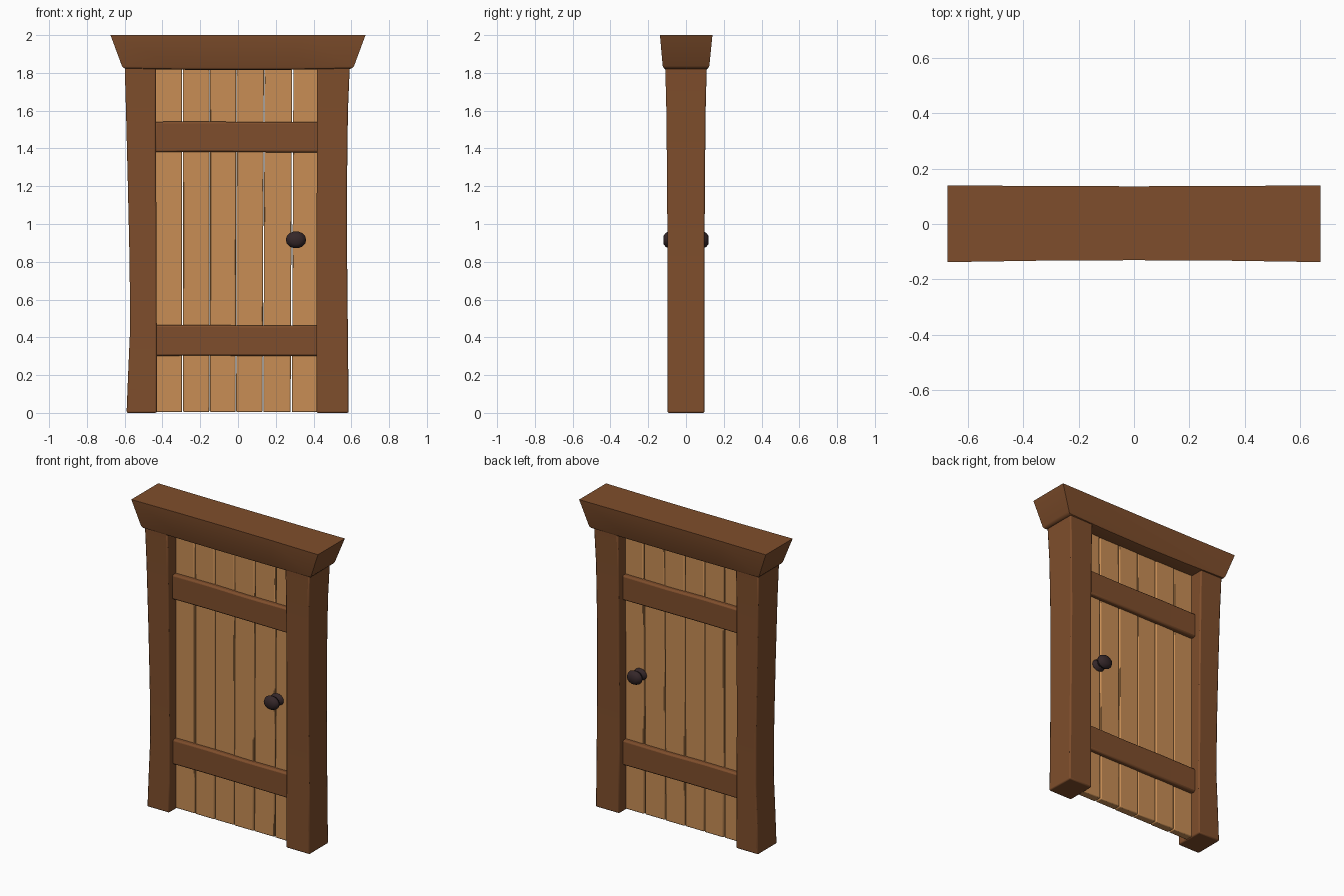
import bpy, bmesh, math
from mathutils import Matrix

cube = bpy.data.objects.get("Cube")
if cube:
    bpy.data.objects.remove(cube, do_unlink=True)


def material(name, color):
    m = bpy.data.materials.new(name)
    m.use_nodes = True
    m.diffuse_color = (*color, 1)
    m.node_tree.nodes["Principled BSDF"].inputs["Base Color"].default_value = (*color, 1)
    return m


DARK = material("dark brown wood", (0.212, 0.076, 0.025))
LIGHT = material("light tan wood", (0.58, 0.27, 0.09))
IRON = material("dark iron", (0.035, 0.02, 0.022))


def finish(bm, name, mat, bevel=0, segments=2):
    bmesh.ops.recalc_face_normals(bm, faces=bm.faces)
    mesh = bpy.data.meshes.new(name)
    bm.to_mesh(mesh)
    bm.free()
    mesh.materials.append(mat)
    ob = bpy.data.objects.new(name, mesh)
    bpy.context.collection.objects.link(ob)
    if bevel:
        mod = ob.modifiers.new("Soft edges", "BEVEL")
        mod.width, mod.segments = bevel, segments
        mod.limit_method, mod.angle_limit = "ANGLE", math.radians(40)
    bpy.ops.object.select_all(action="DESELECT")
    ob.select_set(True)
    bpy.context.view_layer.objects.active = ob
    bpy.ops.object.shade_smooth_by_angle(angle=math.radians(40))
    return ob


def loft(name, mat, sections, bevel, along_x=False):
    """Beam through rectangles: (position, low, high, half depth)."""
    bm = bmesh.new()
    rings = []
    for p, a, b, d in sections:
        corners = [(a, -d), (b, -d), (b, d), (a, d)]
        rings.append([bm.verts.new((p, y, s) if along_x else (s, y, p)) for s, y in corners])
    for low, high in zip(rings, rings[1:]):
        for i in range(4):
            j = (i + 1) % 4
            bm.faces.new((low[i], low[j], high[j], high[i]))
    bm.faces.new(rings[0])
    bm.faces.new(rings[-1])
    return finish(bm, name, mat, bevel)


# Side posts, slightly wavy
loft("right_post", DARK, [(0, -0.59, -0.43, 0.098), (0.2, -0.582, -0.43, 0.098),
     (0.45, -0.571, -0.43, 0.097), (0.8, -0.574, -0.432, 0.098), (1.2, -0.583, -0.433, 0.1),
     (1.6, -0.593, -0.435, 0.104), (1.84, -0.6, -0.435, 0.11)], 0.008)
loft("left_post", DARK, [(0, 0.415, 0.586, 0.098), (0.4, 0.415, 0.582, 0.097),
     (0.8, 0.416, 0.578, 0.098), (1.2, 0.417, 0.577, 0.1),
     (1.6, 0.417, 0.582, 0.104), (1.84, 0.417, 0.592, 0.11)], 0.008)

# Flared lintel with a slight bow
bm = bmesh.new()
rings = []
for t in (-1, -0.5, 0, 0.5, 1):
    bow = 0.007 * (1 - t * t)
    rings.append([bm.verts.new(v) for v in (
        (0.609 * t, -0.122 + bow, 1.822 - bow), (0.609 * t, 0.122 - bow, 1.822 - bow),
        (0.675 * t, 0.14 - bow / 2, 2), (0.675 * t, -0.138 + bow, 2))])
for a, b in zip(rings, rings[1:]):
    for i in range(4):
        j = (i + 1) % 4
        bm.faces.new((a[i], a[j], b[j], b[i]))
bm.faces.new(rings[0])
bm.faces.new(rings[-1])
# Round the lower edges only, keeping the top crisp
bmesh.ops.recalc_face_normals(bm, faces=bm.faces)
lower = [e for e in bm.edges if all(v.co.z < 1.9 for v in e.verts) and e.calc_face_angle(0) > 0.7]
bmesh.ops.bevel(bm, geom=lower, offset=0.015, segments=2, profile=0.5, affect="EDGES")
finish(bm, "lintel", DARK)

# Door planks: seam positions at the bottom and at the top
bottom = [-0.437, -0.293, -0.15, -0.011, 0.132, 0.282, 0.425]
top = [-0.437, -0.294, -0.15, -0.008, 0.139, 0.29, 0.425]
gaps = [0.002, 0.004, 0.003, 0.002, 0.003, 0.005, 0.002]
for i in range(6):
    sections = []
    for t in (0, 0.33, 0.66, 1):
        left = bottom[i] + (top[i] - bottom[i]) * t
        right = bottom[i + 1] + (top[i + 1] - bottom[i + 1]) * t
        sections.append((0.004 + 1.826 * t, left + gaps[i] * 0.7,
                         right - gaps[i + 1] * 0.7, 0.025 + 0.002 * (i % 2)))
    loft(f"plank_{i + 1}", LIGHT, sections, 0.006)

# Cross braces on both faces of the door
for name, z0, z1 in (("lower_brace", 0.302, 0.464), ("upper_brace", 1.38, 1.541)):
    loft(name, DARK, [(-0.44, z0, z1, 0.057), (-0.18, z0 + 0.001, z1 + 0.002, 0.056),
         (0.1, z0, z1 - 0.002, 0.056), (0.43, z0 - 0.001, z1, 0.057)], 0.01, True)

# Knob, neck and rose turned around the y axis, one set per face
profile = [(0.0, 0.02), (0.036, 0.02), (0.046, 0.032), (0.036, 0.045), (0.02, 0.052),
           (0.024, 0.066), (0.046, 0.074), (0.054, 0.09), (0.046, 0.107), (0.028, 0.118), (0.0, 0.12)]
for name, side in (("front_knob", -1), ("back_knob", 1)):
    bm = bmesh.new()
    verts = [bm.verts.new((r, side * y, 0)) for r, y in profile]
    edges = [bm.edges.new(pair) for pair in zip(verts, verts[1:])]
    bmesh.ops.spin(bm, geom=verts + edges, axis=(0, 1, 0), cent=(0, 0, 0),
                   angle=math.tau, steps=14, use_duplicate=False)
    bmesh.ops.remove_doubles(bm, verts=bm.verts, dist=0.0005)
    bmesh.ops.transform(bm, verts=bm.verts, matrix=Matrix.Translation((0.307, 0, 0.916))
                        @ Matrix.Diagonal((1, 1, 0.84, 1)))
    finish(bm, name, IRON)
